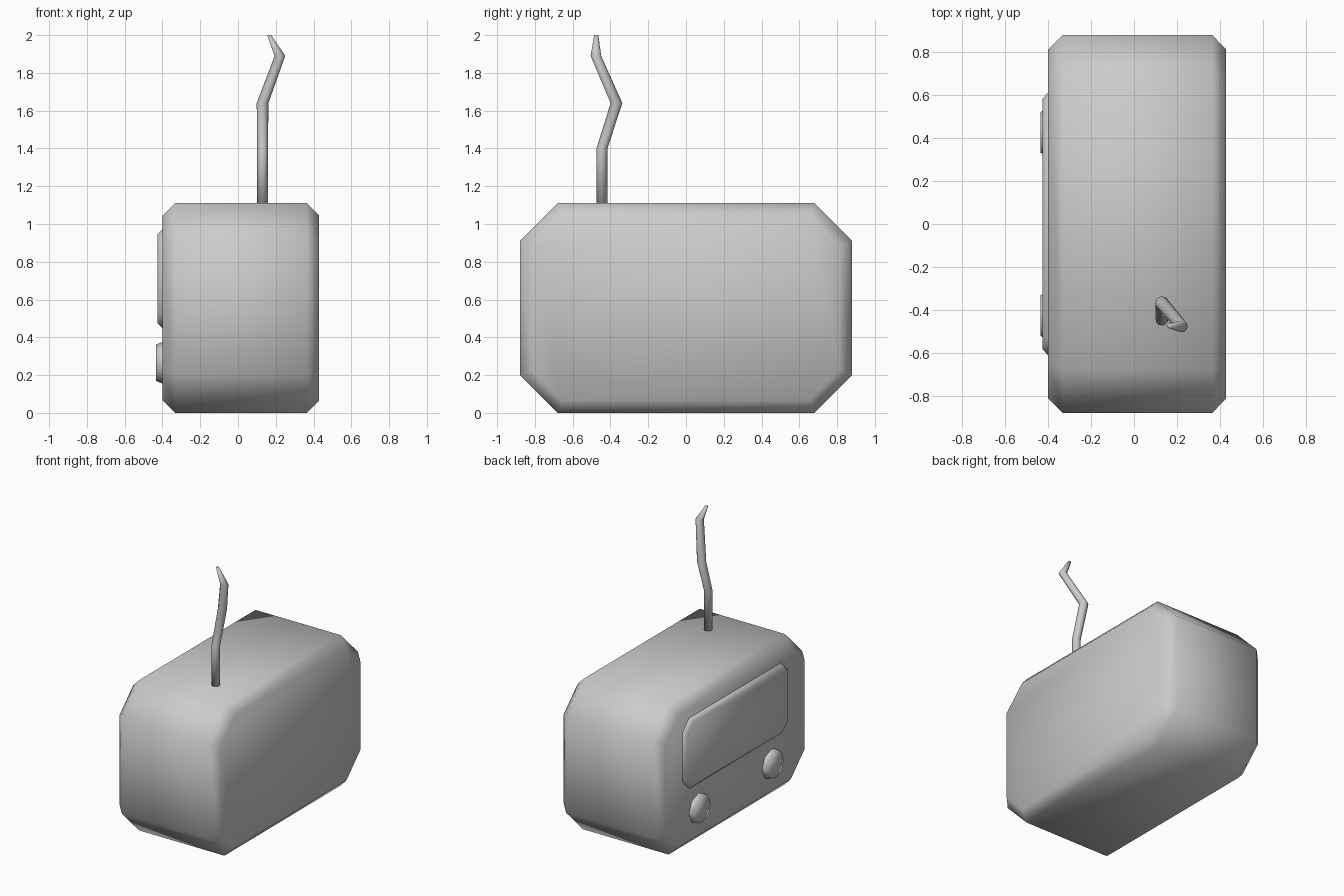
import bpy, bmesh, math

if "Cube" in bpy.data.objects:
    bpy.data.objects.remove(bpy.data.objects["Cube"])


def loft(name, rings):
    """Skin a list of matching point rings, cap both ends, shade smooth."""
    bm = bmesh.new()
    loops = [[bm.verts.new(p) for p in ring] for ring in rings]
    n = len(loops[0])
    for a, b in zip(loops, loops[1:]):
        for i in range(n):
            j = (i + 1) % n
            bm.faces.new((a[i], a[j], b[j], b[i]))
    bm.faces.new(loops[0])
    bm.faces.new(loops[-1])
    bmesh.ops.recalc_face_normals(bm, faces=bm.faces)
    for f in bm.faces:
        f.smooth = True
    mesh = bpy.data.meshes.new(name)
    bm.to_mesh(mesh)
    bm.free()
    obj = bpy.data.objects.new(name, mesh)
    bpy.context.collection.objects.link(obj)
    return obj


def cut_rect(x, hy, z0, z1, cut, inset=0.0):
    """Rectangle with cut corners in the YZ plane, optionally inset."""
    hy, z0, z1 = hy - inset, z0 + inset, z1 - inset
    c = cut - inset * (2 - math.sqrt(2))
    yz = [(hy - c, z0), (hy, z0 + c), (hy, z1 - c), (hy - c, z1),
          (c - hy, z1), (-hy, z1 - c), (-hy, z0 + c), (c - hy, z0)]
    return [(x, y, z) for y, z in yz]


def circle(center, r, n, axis):
    cx, cy, cz = center
    pts = []
    for i in range(n):
        u, v = r * math.cos(math.tau * i / n), r * math.sin(math.tau * i / n)
        pts.append((cx, cy + u, cz + v) if axis == 'X' else (cx + u, cy + v, cz))
    return pts


# Body: cut-corner box with bevelled side faces
body = (0.88, 0.0, 1.11, 0.20)
loft("body", [cut_rect(-0.40, *body, inset=0.066), cut_rect(-0.333, *body),
              cut_rect(0.365, *body), cut_rect(0.43, *body, inset=0.066)])

# Screen panel on the left face
panel = (0.61, 0.45, 0.97, 0.075)
loft("screen_panel", [cut_rect(-0.38, *panel), cut_rect(-0.402, *panel),
                      cut_rect(-0.426, *panel, inset=0.025)])

# Two eight-sided knobs below the panel
for side, y in (("back", 0.427), ("front", -0.427)):
    loft(f"knob_{side}", [circle((x, y, 0.265), r, 8, 'X')
                          for x, r in ((-0.38, 0.11), (-0.40, 0.11), (-0.435, 0.096))])

# Bent aerial, tapering at the tip
path = [(0.13, -0.445, 1.09, 0.029), (0.13, -0.445, 1.40, 0.029),
        (0.13, -0.368, 1.64, 0.031), (0.222, -0.477, 1.89, 0.028),
        (0.165, -0.475, 2.0, 0.011)]
loft("aerial", [circle(p[:3], p[3], 12, 'Z') for p in path])
